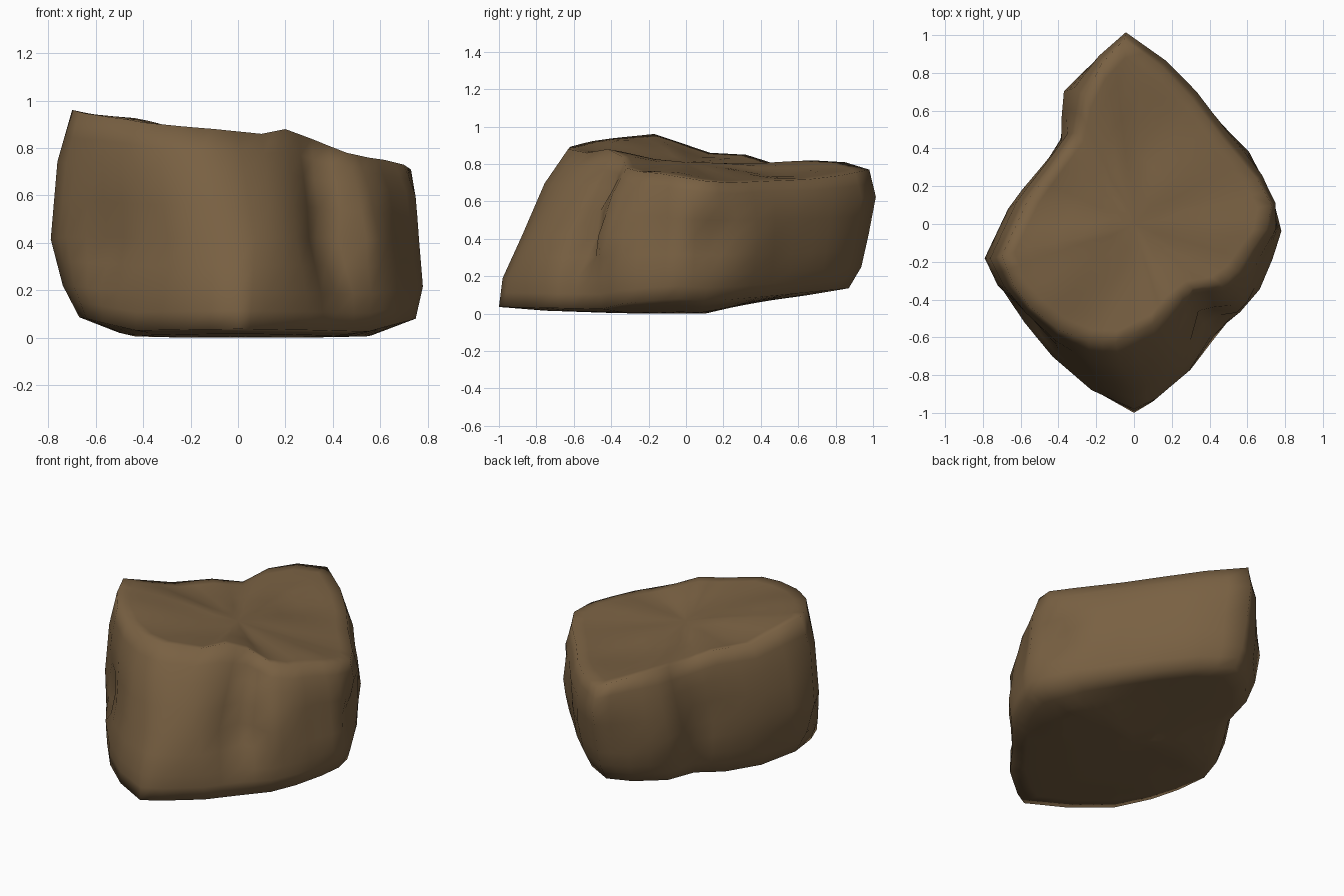
import bpy
import bmesh
from math import exp
from mathutils import Vector, noise

default_cube = bpy.data.objects.get("Cube")
if default_cube:
    bpy.data.objects.remove(default_cube, do_unlink=True)

# Plan outlines, counter-clockwise from the front tip
FOOT = [(0, -1), (.1, -.94), (.3, -.77), (.43, -.6), (.55, -.45), (.65, -.34),
        (.72, -.18), (.75, -.04), (.71, .1), (.63, .24), (.46, .43), (.3, .6),
        (.14, .76), (-.04, .87), (-.18, .8), (-.32, .64), (-.36, .43), (-.46, .26),
        (-.58, .06), (-.67, -.16), (-.64, -.36), (-.57, -.52), (-.43, -.69), (-.23, -.87)]
WAIST = [(0, -.88), (.14, -.83), (.25, -.74), (.36, -.52), (.54, -.46), (.64, -.33),
         (.7, -.18), (.77, -.03), (.74, .14), (.67, .27), (.5, .47), (.33, .69),
         (.18, .84), (-.04, .97), (-.2, .87), (-.37, .7), (-.41, .45), (-.52, .28),
         (-.67, .08), (-.79, -.18), (-.72, -.32), (-.56, -.48), (-.4, -.67), (-.2, -.83)]
RIM = [(-.1, -.63), (.1, -.53), (.2, -.42), (.31, -.34), (.46, -.32), (.55, -.25),
       (.62, -.14), (.7, -.03), (.73, .1), (.65, .24), (.47, .45), (.31, .66),
       (.15, .83), (-.05, .98), (-.17, .85), (-.26, .68), (-.3, .48), (-.41, .32),
       (-.56, .13), (-.7, -.17), (-.64, -.32), (-.55, -.44), (-.4, -.56), (-.24, -.62)]
RIM_HEIGHT = [.88, .86, .88, .84, .78, .76, .75, .73, .71, .7, .71, .72,
              .74, .77, .81, .82, .8, .85, .86, .96, .94, .92, .9, .89]

# Local hollows and swellings: centre, push, reach
BUMPS = [
    ((.4, -.46, .38), (-.04, .06, 0), .13),      # groove in the front side
    ((.55, -.43, .42), (.02, -.03, 0), .1),      # knob beside the groove
    ((.33, -.42, .68), (-.02, .04, -.01), .1),   # recess under the rim
    ((.05, .48, .78), (0, 0, -.03), .18),        # dip in the top
    ((-.4, -.35, .9), (0, 0, .025), .2),         # crest of the top
    ((-.57, -.48, .35), (.03, .03, 0), .08),     # crack in the front
    ((.73, .14, .4), (-.04, -.02, 0), .12),      # side hollow
    ((.58, .38, .4), (.02, .02, 0), .14),        # side swelling
    ((-.42, .42, .45), (.03, -.02, 0), .15),     # hollow behind
]


def blend(ring_a, ring_b, amount, bulge=1.0):
    """Ring part-way between two rings, pushed outwards by the bulge."""
    ring = []
    for a, b in zip(ring_a, ring_b):
        point = a.lerp(b, amount)
        ring.append(Vector((point.x * bulge, point.y * bulge, point.z)))
    return ring


def top_inset(ring, scale, centre_height):
    """Smaller copy of the rim, its heights easing to the centre height."""
    return [Vector((p.x * scale, p.y * scale,
                    centre_height + (p.z - centre_height) * scale)) for p in ring]


def ground_height(x, y):
    """Underside: a step up towards the back, rising side corners and front tip."""
    step = .23 * min(max(y - .1, 0), .3) + .1 * max(y - .4, 0)
    return step + .02 * max(-y - .2, 0) + .3 * max(abs(x - .05) - .5, 0)


def foot_ring(scale, lift):
    """Scaled foot outline following the underside."""
    return [Vector((x * scale, y * scale, ground_height(x * scale, y * scale) + lift))
            for x, y in FOOT]


def roughen(ring, strength):
    """Small uneven bumps in depth and height."""
    return [p + noise.noise_vector(p * 3.5) * strength for p in ring]


foot = foot_ring(1, .02)
waist = [Vector((x, y, .42)) for x, y in WAIST]
rim = [Vector((x, y, z)) for (x, y), z in zip(RIM, RIM_HEIGHT)]

# Rings from the underside, up the walls and across the top
rings = [
    foot_ring(.4, 0),
    foot_ring(.75, .005),
    foot,
    blend(foot, waist, .4, 1.03),
    roughen(waist, .015),
    roughen(blend(waist, rim, .6, 1.035), .015),
    rim,
    roughen(top_inset(rim, .8, .81), .02),
    roughen(top_inset(rim, .4, .81), .02),
]

# Skin the rings and close both ends
bm = bmesh.new()
loops = [[bm.verts.new(p) for p in ring] for ring in rings]
count = len(FOOT)
for lower, upper in zip(loops, loops[1:]):
    for i in range(count):
        j = (i + 1) % count
        bm.faces.new((lower[i], lower[j], upper[j], upper[i]))
underside = bm.verts.new((0, 0, 0))
summit = bm.verts.new((0, 0, .81))
for i in range(count):
    j = (i + 1) % count
    bm.faces.new((loops[0][j], loops[0][i], underside))
    bm.faces.new((loops[-1][i], loops[-1][j], summit))
bmesh.ops.recalc_face_normals(bm, faces=bm.faces[:])

# Refine, then press in the hollows and raise the swellings
bmesh.ops.subdivide_edges(bm, edges=bm.edges[:], cuts=1, use_grid_fill=True)
for vert in bm.verts:
    start = vert.co.copy()
    for centre, push, reach in BUMPS:
        distance = (start - Vector(centre)).length / reach
        vert.co += Vector(push) * exp(-distance * distance)

mesh = bpy.data.meshes.new("boulder")
bm.to_mesh(mesh)
bm.free()
boulder = bpy.data.objects.new("boulder", mesh)
bpy.context.collection.objects.link(boulder)

# Brown stone
stone = bpy.data.materials.new("brown_stone")
stone.use_nodes = True
colour = (.19, .118, .055, 1)
stone.diffuse_color = colour
shader = next(n for n in stone.node_tree.nodes if n.type == "BSDF_PRINCIPLED")
shader.inputs["Base Color"].default_value = colour
shader.inputs["Roughness"].default_value = .9
mesh.materials.append(stone)

# Soft weathered shading with only hard breaks kept sharp
bpy.ops.object.select_all(action="DESELECT")
boulder.select_set(True)
bpy.context.view_layer.objects.active = boulder
bpy.ops.object.shade_smooth_by_angle(angle=1.7)
